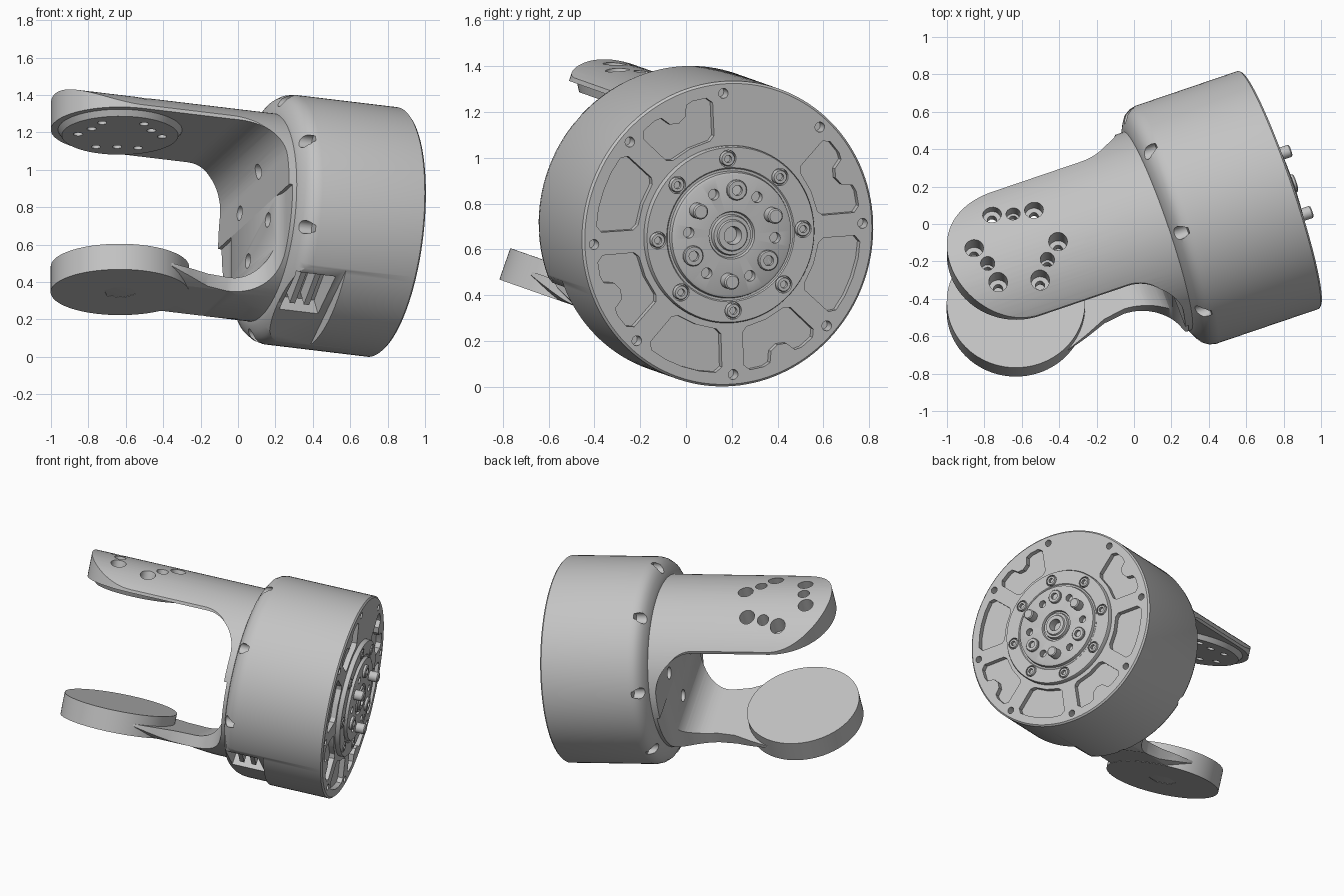
import bpy, bmesh
from math import sin, cos, pi, radians
from mathutils import Matrix, Vector

if "Cube" in bpy.data.objects:
    bpy.data.objects.remove(bpy.data.objects["Cube"])

# One grey for the whole machined part
grey = bpy.data.materials.new("machined_grey")
grey.use_nodes = True
grey.diffuse_color = (0.55, 0.55, 0.55, 1)
grey.node_tree.nodes["Principled BSDF"].inputs["Base Color"].default_value = grey.diffuse_color

# Model frame: X along the drum axis, Z from lower to upper arm
ax = Vector((0.941, 0.32, -0.113)).normalized()
up = Vector((0, 0.33, 0.944))
up = (up - up.dot(ax) * ax).normalized()
side = up.cross(ax)
FRAME = Matrix((ax, side, up)).transposed().to_4x4()
FRAME.translation = (0.78, 0.185, 0.667)
parts = []


def arc(cx, cy, r, a0, a1, n=16):
    angles = [radians(a0 + (a1 - a0) * i / n) for i in range(n + 1)]
    return [(cx + r * cos(a), cy + r * sin(a)) for a in angles]


def circle(cx, cy, r, n=32):
    return arc(cx, cy, r, 0, 360, n)[:-1]


def polar(r, deg):
    return r * cos(radians(deg)), r * sin(radians(deg))


def new_object(name, bm):
    bmesh.ops.recalc_face_normals(bm, faces=bm.faces)
    mesh = bpy.data.meshes.new(name)
    bm.to_mesh(mesh)
    bm.free()
    mesh.materials.append(grey)
    obj = bpy.data.objects.new(name, mesh)
    bpy.context.collection.objects.link(obj)
    return obj


def prism(name, pts, lo, hi, axis):
    """Extrude a flat outline from lo to hi along an axis."""
    place = {"x": lambda u, v: (lo, u, v), "y": lambda u, v: (u, lo, v),
             "z": lambda u, v: (u, v, lo)}[axis]
    bm = bmesh.new()
    face = bm.faces.new([bm.verts.new(place(u, v)) for u, v in pts])
    new = bmesh.ops.extrude_face_region(bm, geom=[face])["geom"]
    move = Vector([(hi - lo) * (axis == k) for k in "xyz"])
    bmesh.ops.translate(bm, vec=move, verts=[e for e in new if isinstance(e, bmesh.types.BMVert)])
    return new_object(name, bm)


def lathe(name, profile, steps, centre=(0, 0)):
    """Revolve (x, radius) points about the X axis."""
    bm = bmesh.new()
    verts = [bm.verts.new((x, r, 0)) for x, r in profile]
    edges = [bm.edges.new(pair) for pair in zip(verts, verts[1:])]
    bmesh.ops.spin(bm, geom=verts + edges, cent=(0, 0, 0), axis=(1, 0, 0),
                   angle=2 * pi, steps=steps)
    bmesh.ops.remove_doubles(bm, verts=bm.verts, dist=0.0001)
    bmesh.ops.translate(bm, vec=(0, *centre), verts=bm.verts)
    return new_object(name, bm)


def combine(obj, cutters, op="DIFFERENCE"):
    for cutter in cutters:
        mod = obj.modifiers.new("cut", "BOOLEAN")
        mod.operation, mod.solver, mod.object = op, "EXACT", cutter
    bpy.context.view_layer.update()
    graph = bpy.context.evaluated_depsgraph_get()
    mesh = bpy.data.meshes.new_from_object(obj.evaluated_get(graph))
    obj.modifiers.clear()
    obj.data = mesh
    for cutter in cutters:
        bpy.data.objects.remove(cutter)
    return obj


def mirrored(half):
    return half + [(x, -y) for x, y in reversed(half)]


def block(name, deg, r0, r1, half, lo, hi):
    """Box set at a radius range and angle around the drum axis."""
    c, s = polar(1, deg)
    pts = [(r * c - w * s, r * s + w * c)
           for r, w in ((r0, -half), (r1, -half), (r1, half), (r0, half))]
    return prism(name, pts, lo, hi, "x")


# Drum with rounded rear shoulder
drum = lathe("drum", [(0, 0), (0, 0.662), (-0.01, 0.672), (-0.59, 0.672), (-0.625, 0.664),
                      (-0.655, 0.645), (-0.675, 0.615), (-0.69, 0.585), (-0.7, 0.55),
                      (-0.7, 0)], 128)
cuts = []
# Rim screw holes front and back
for k in range(8):
    deg = 22.5 + 45 * k
    cuts.append(prism("rim_hole", circle(*polar(0.62, deg), 0.022, 20), -0.06, 0.1, "x"))
    cuts.append(prism("rear_hole", circle(*polar(0.635, deg), 0.036, 20), -0.8, -0.61, "x"))
# Sector pockets in the front face, every second one with a bump in its outer wall
for k in range(8):
    if k == 2:
        continue
    mid = 45 * k
    outer = [(0.585, -17.5), (0.61, -15), (0.613, -9), (0.605, -6), (0.56, -4), (0.545, 0)]
    if k % 2 == 0:
        outer = [(0.585, -17.5), (0.61, -15), (0.613, -8), (0.613, 0)]
    wall = [(0.42, 0), (0.42, -13), (0.44, -16)] + outer
    loop = wall + [(r, -a) for r, a in reversed(wall[1:-1])]
    cuts.append(prism("pocket", [polar(r, mid + a) for r, a in loop], -0.035, 0.1, "x"))
# Flat and deeper cable opening on the underside
cuts.append(block("flat", 247, 0.6, 0.8, 0.35, -0.85, -0.4))
cuts.append(block("opening", 238, 0.47, 0.8, 0.15, -0.66, -0.44))
parts.append(combine(drum, cuts))
for i, x in enumerate((-0.61, -0.53)):
    parts.append(block(f"cable_guide_{i + 1}", 238, 0.44, 0.57, 0.11, x, x + 0.03))

# Stepped output hub
hub = lathe("output_hub", [(-0.05, 0), (0.01, 0), (0.01, 0.035), (0.065, 0.04), (0.065, 0.065),
                           (0.055, 0.07), (0.055, 0.085), (0.035, 0.09), (0.035, 0.1),
                           (0.05, 0.105), (0.05, 0.265), (0.045, 0.275), (0.025, 0.28),
                           (0.025, 0.29), (0.03, 0.295), (0.03, 0.385), (0.02, 0.39),
                           (-0.05, 0.39), (-0.05, 0)], 96)
cuts = [prism("hub_hole", circle(*polar(0.2, 15 + 60 * k), 0.024, 20), 0.01, 0.1, "x")
        for k in range(6)]
cuts += [prism("bolt_seat", circle(*polar(0.335, 22.5 + 45 * k), 0.038, 24), 0.01, 0.1, "x")
         for k in range(8)]
parts.append(combine(hub, cuts))


def bolt(name, r, deg, size, top):
    parts.append(lathe(name, [(0, 0), (top - 0.02, 0), (top - 0.02, size * 0.5),
                              (top, size * 0.5), (top, size * 0.9), (top - 0.006, size),
                              (0, size)], 20, polar(r, deg)))


for k in range(8):
    bolt(f"ring_bolt_{k + 1}", 0.335, 22.5 + 45 * k, 0.032, 0.035)
for k in range(3):
    bolt(f"hub_bolt_{k + 1}", 0.2, 105 + 120 * k, 0.045, 0.07)
    pin = [(0, 0.034), (0.105, 0.034), (0.112, 0.028), (0.112, 0)]
    parts.append(lathe(f"drive_pin_{k + 1}", pin, 24, polar(0.2, 45 + 120 * k)))


def web_holes():
    return [prism("web_hole", circle(*polar(0.24, 22.5 + 90 * k), 0.04, 20), -0.8, -0.712, "x")
            for k in range(4)]


def arm_cylinder():
    return prism("arm_round", circle(0, 0, 0.56, 128), -2, -0.6, "x")


# Upper arm: hooked side profile trimmed by its plan and by a round outer surface
hook = [(-2, 0.6), (-0.68, 0.6), (-0.68, 0), (-0.74, 0)]
hook += arc(-0.97, 0.17, 0.23, 0, 90) + [(-2, 0.4)]
plan = mirrored(arc(-1.5, 0, 0.37, 180, 90, 32)[1:] + arc(-1.0, 0.62, 0.25, -90, -5)
                + [(-0.66, 0.62)])
upper = prism("upper_arm", hook, -0.8, 0.8, "y")
combine(upper, [prism("plan", plan, -1, 1, "z"), arm_cylinder()], "INTERSECT")


def arm_holes(pad):
    found = []
    for k in range(9):
        r, deg = (0.225, 45 + 60 * k) if k < 6 else (0.185, 75 + 120 * k)
        x, y = polar(r, deg)
        found.append(prism("hole", circle(x - 1.5, y, 0.025, 20), 0.3, 0.7, "z"))
        if not pad:
            bore = circle(x - 1.5, y, 0.05 if k < 6 else 0.038, 24)
            found.append(prism("bore", bore, 0.425, 0.7, "z"))
    return found


parts.append(combine(upper, arm_holes(False) + web_holes()))

# Upper pad with bevelled rim
pad = prism("upper_pad", circle(-1.5, 0, 0.335, 64), 0.368, 0.405, "z")
for v in pad.data.vertices:
    if v.co.z < 0.38:
        v.co.x = -1.5 + (v.co.x + 1.5) * 0.93
        v.co.y *= 0.93
parts.append(combine(pad, arm_holes(True)))

# Lower arm: waisted plan
hook = [(-1.6, -0.518), (-0.68, -0.6), (-0.68, 0), (-0.74, 0)]
hook += arc(-0.94, -0.24, 0.2, 0, -90) + [(-1.6, -0.44)]
hook[1:1] = [(-0.95, -0.518), (-0.8, -0.55)]
plan = mirrored([(-1.6, 0.3), (-1.32, 0.325), (-1.2, 0.28), (-1.08, 0.228)]
                + arc(-0.96, 0.45, 0.24, -90, 0) + [(-0.72, 0.6), (-0.66, 0.6)])
lower = prism("lower_arm", hook, -0.8, 0.8, "y")
combine(lower, [prism("plan", plan, -1, 1, "z"), arm_cylinder()], "INTERSECT")
parts.append(combine(lower, web_holes()))

# Lower disc with hexagonal nut pocket underneath
disc = prism("lower_disc", circle(-1.5, 0, 0.37, 96), -0.52, -0.375, "z")
nut = prism("nut_pocket", circle(-1.5, 0, 0.09, 6), -0.6, -0.49, "z")
parts.append(combine(disc, [nut]))

# Tilt everything into place and smooth the curved faces
for obj in parts:
    obj.matrix_world = FRAME
    obj.select_set(True)
bpy.context.view_layer.objects.active = parts[0]
bpy.ops.object.shade_smooth_by_angle(angle=radians(30))
